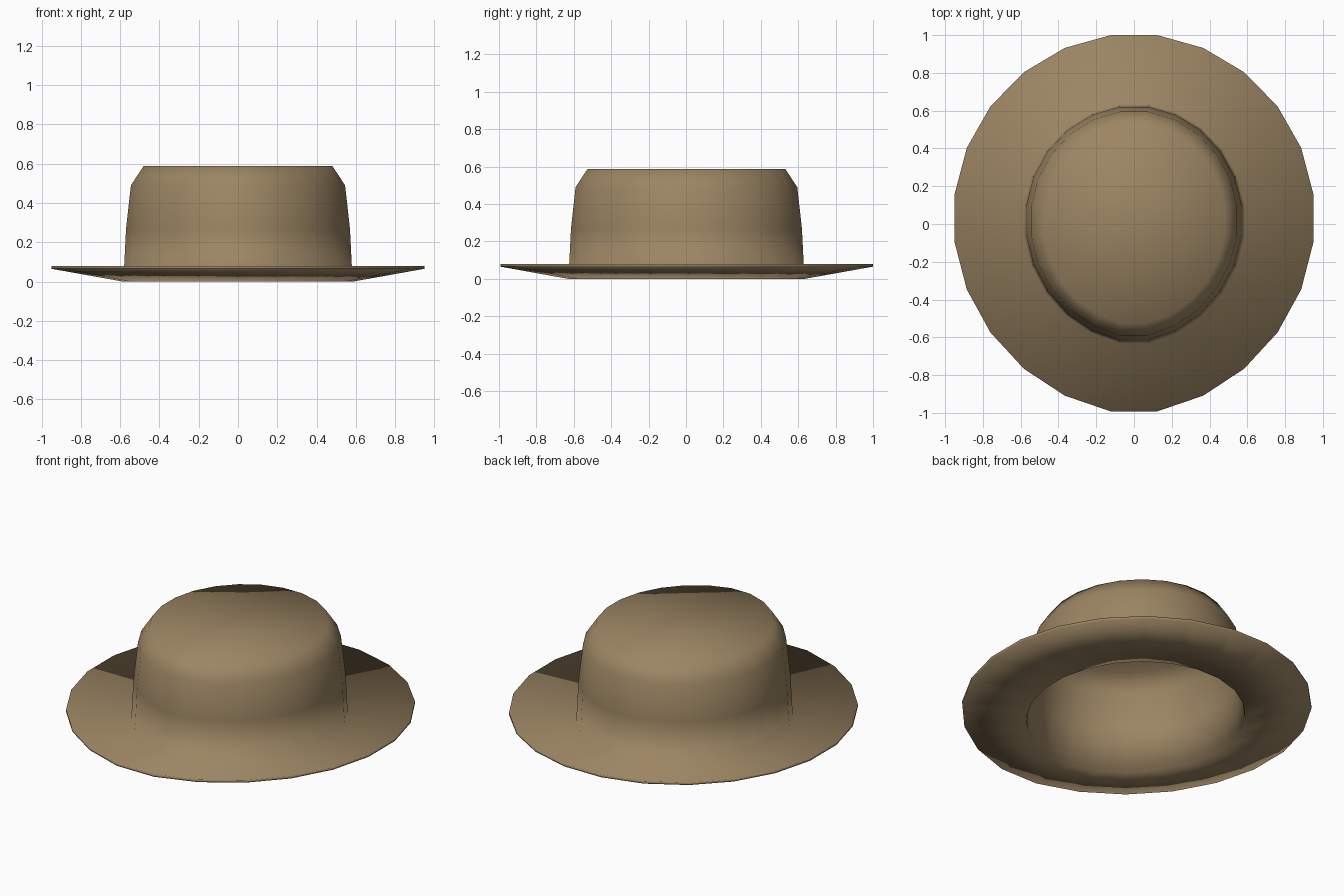
import bpy
import bmesh
from math import sin, cos, pi

cube = bpy.data.objects.get("Cube")
if cube:
    bpy.data.objects.remove(cube, do_unlink=True)

SIDES = 24

# Felt material
felt = bpy.data.materials.new("tan felt")
felt.use_nodes = True
color = (0.33, 0.235, 0.125, 1)
felt.diffuse_color = color
bsdf = felt.node_tree.nodes["Principled BSDF"]
bsdf.inputs["Base Color"].default_value = color
bsdf.inputs["Roughness"].default_value = 0.9


def oval_ring(bm, half_width, z):
    """Slightly egg-shaped ring of vertices, a little longer than wide."""
    half_depth = half_width + 0.05
    ring = []
    for i in range(SIDES):
        a = 2 * pi * (i + 0.5) / SIDES
        flatten = 0.032 * half_width * (1 - sin(a)) * abs(cos(a))
        ring.append(bm.verts.new((half_width * cos(a),
                                  half_depth * sin(a) + flatten, z)))
    return ring


# Half width and height, from the outer crown over the brim to the lining
profile = [
    (0.485, 0.588), (0.55, 0.49), (0.575, 0.27), (0.588, 0.015),  # crown
    (0.958, 0.08), (0.958, 0.065),                                # brim edge
    (0.592, 0.0),                                                 # opening
    (0.567, 0.265), (0.54, 0.483), (0.478, 0.576),                # lining
]

bm = bmesh.new()
rings = [oval_ring(bm, w, z) for w, z in profile]
for upper, lower in zip(rings, rings[1:]):
    for i in range(SIDES):
        j = (i + 1) % SIDES
        bm.faces.new((upper[i], lower[i], lower[j], upper[j]))

# Flat crown top and its inner side
bm.faces.new(rings[0])
bm.faces.new(reversed(rings[-1]))
bmesh.ops.recalc_face_normals(bm, faces=bm.faces)
for face in bm.faces:
    face.smooth = True

mesh = bpy.data.meshes.new("brimmed_hat")
bm.to_mesh(mesh)
bm.free()
mesh.materials.append(felt)
hat = bpy.data.objects.new("brimmed_hat", mesh)
bpy.context.collection.objects.link(hat)
